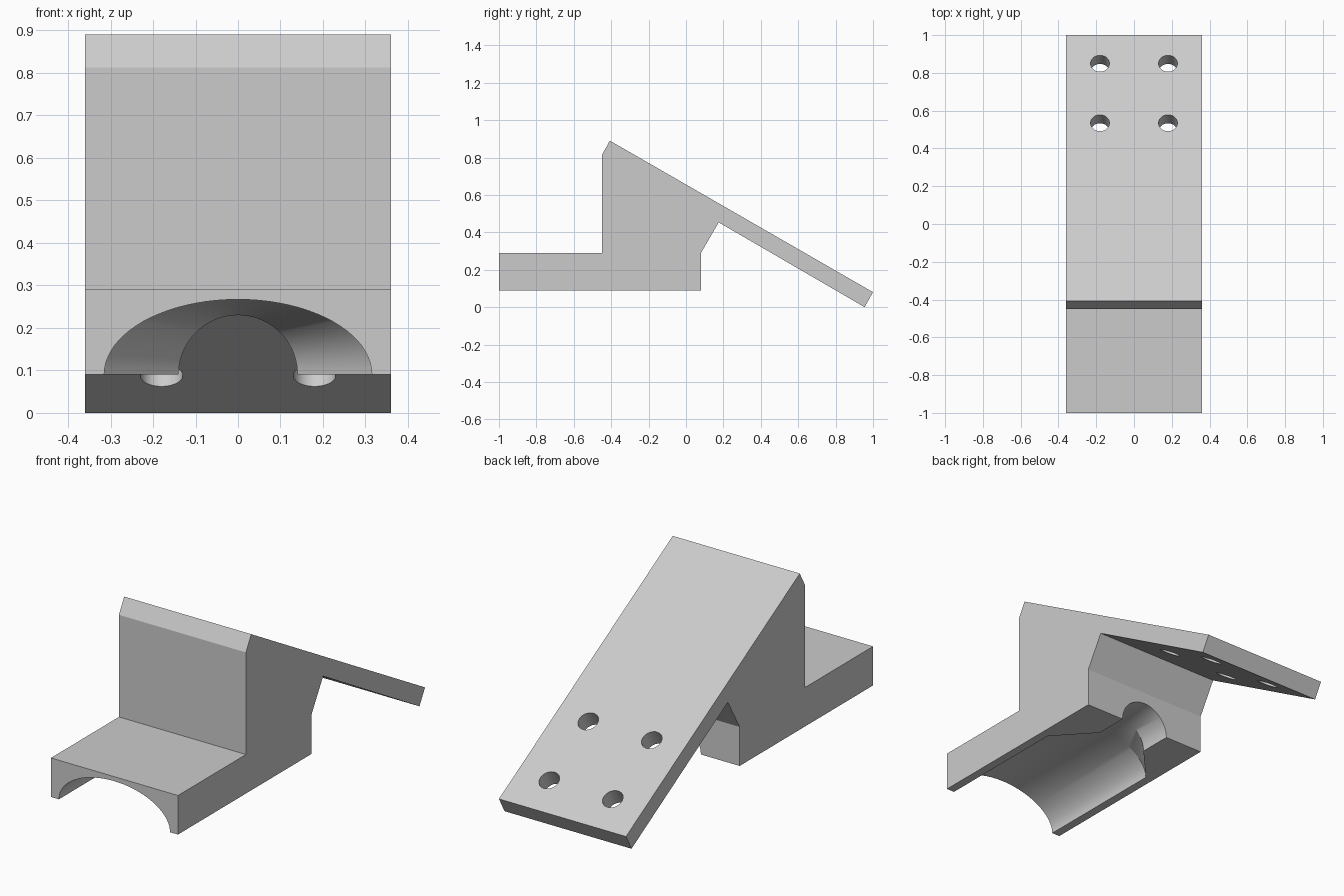
import bpy, bmesh, math
from mathutils import Vector

if "Cube" in bpy.data.objects:
    bpy.data.objects.remove(bpy.data.objects["Cube"])

HALF_W = 0.36      # half width of the bracket
BASE_Z = 0.09      # underside of the block


def new_object(name, bm):
    bmesh.ops.recalc_face_normals(bm, faces=bm.faces)
    mesh = bpy.data.meshes.new(name)
    bm.to_mesh(mesh)
    bm.free()
    ob = bpy.data.objects.new(name, mesh)
    bpy.context.collection.objects.link(ob)
    return ob


def loft(name, sections):
    """Closed solid through rings that have equal point counts."""
    bm = bmesh.new()
    rings = [[bm.verts.new(p) for p in s] for s in sections]
    n = len(rings[0])
    for a, b in zip(rings, rings[1:]):
        for i in range(n):
            j = (i + 1) % n
            bm.faces.new((a[i], a[j], b[j], b[i]))
    bm.faces.new(rings[0])
    bm.faces.new(rings[-1])
    return new_object(name, bm)


def arch(y, half_width, height, steps=40):
    """Half-ellipse section with a skirt reaching below the block."""
    pts = [(half_width, y, BASE_Z - 0.05)]
    for i in range(steps + 1):
        a = math.pi * i / steps
        pts.append((half_width * math.cos(a), y, BASE_Z + height * math.sin(a)))
    pts.append((-half_width, y, BASE_Z - 0.05))
    return pts


# Side profile (y, z): clamp block, upright and sloping plate
profile = [(-1, 0.09), (0.08, 0.09), (0.08, 0.29), (0.175, 0.453), (0.955, 0),
           (1, 0.08), (-0.407, 0.89), (-0.45, 0.813), (-0.45, 0.29), (-1, 0.29)]
bracket = loft("angled_bracket", [[(x, y, z) for y, z in profile]
                                  for x in (-HALF_W, HALF_W)])

# Wide channel underneath, tapering into a narrow round passage
cutters = [loft("channel_cutter", [arch(-1.1, 0.315, 0.177), arch(-0.285, 0.315, 0.177),
                                   arch(-0.095, 0.14, 0.14), arch(0.15, 0.14, 0.14)])]

# Four screw holes square to the sloping plate
slope = math.radians(30)
normal = Vector((0, math.sin(slope), math.cos(slope)))
for x in (-0.18, 0.18):
    for y in (0.535, 0.85):
        bm = bmesh.new()
        bmesh.ops.create_cone(bm, cap_ends=True, segments=40, radius1=0.05,
                              radius2=0.05, depth=0.2)
        hole = new_object("hole_cutter", bm)
        hole.rotation_euler = (-slope, 0, 0)
        surface = Vector((x, y, 0.08 + (1 - y) * math.tan(slope)))
        hole.location = surface - normal * 0.045
        cutters.append(hole)

for cutter in cutters:
    cutter.hide_render = True
    mod = bracket.modifiers.new("cut", 'BOOLEAN')
    mod.operation = 'DIFFERENCE'
    mod.solver = 'EXACT'
    mod.object = cutter

# Bake the cuts and remove the helpers
bpy.context.view_layer.update()
graph = bpy.context.evaluated_depsgraph_get()
bracket_mesh = bpy.data.meshes.new_from_object(bracket.evaluated_get(graph))
bracket.modifiers.clear()
bracket.data = bracket_mesh
for cutter in cutters:
    bpy.data.objects.remove(cutter)

# Plain grey finish
grey = bpy.data.materials.new("light_grey")
grey.diffuse_color = (0.6, 0.6, 0.6, 1)
grey.use_nodes = True
grey.node_tree.nodes["Principled BSDF"].inputs["Base Color"].default_value = grey.diffuse_color
bracket.data.materials.clear()
bracket.data.materials.append(grey)

bpy.context.view_layer.objects.active = bracket
bracket.select_set(True)
bpy.ops.object.shade_smooth_by_angle(angle=math.radians(25))
